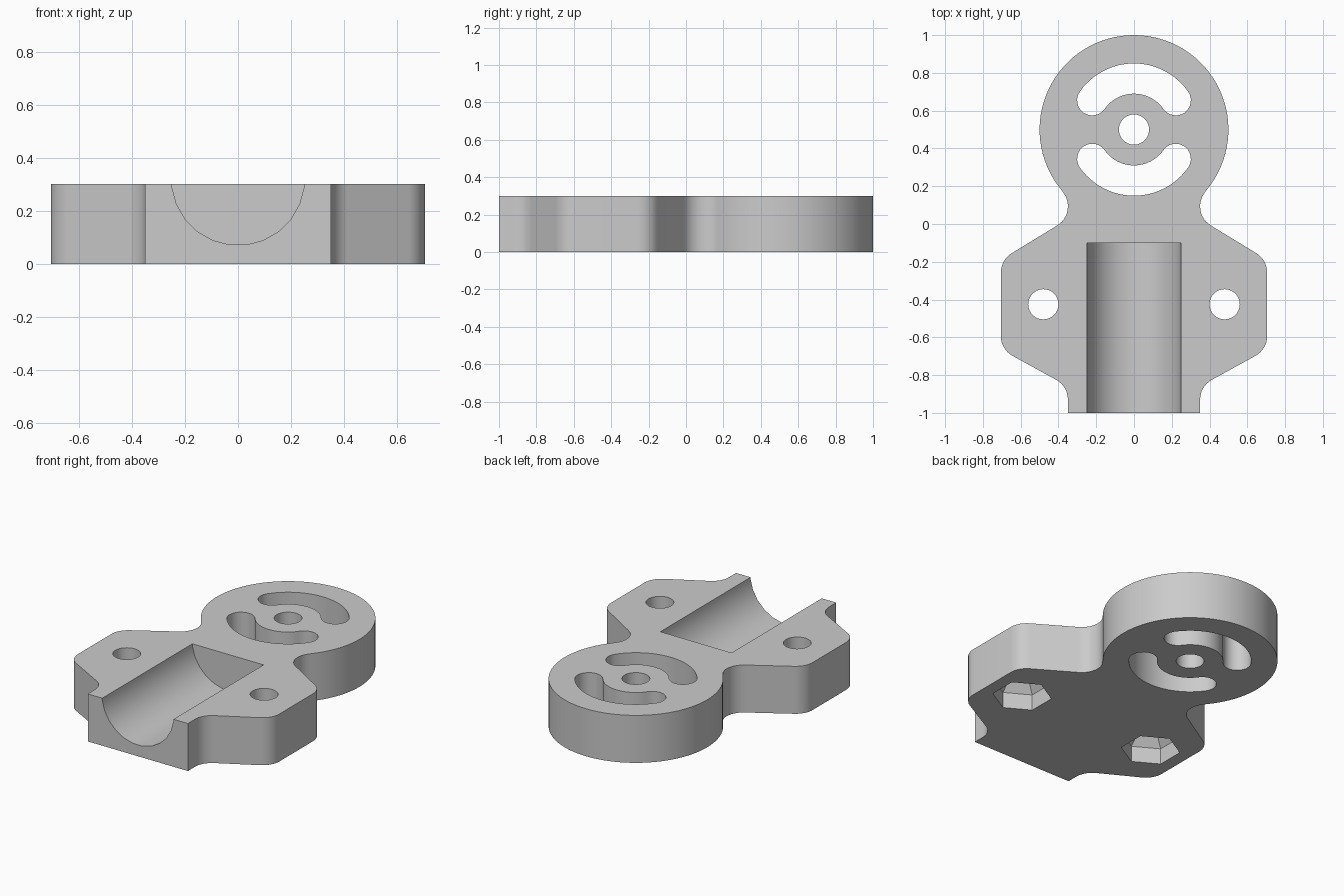
import bpy, bmesh
from math import sin, cos, radians, pi
from mathutils import Matrix

if "Cube" in bpy.data.objects:
    bpy.data.objects.remove(bpy.data.objects["Cube"], do_unlink=True)

HEIGHT = 0.3
DISC = (0, 0.5)
BOLT = (0.48, -0.425)
HOLE = 0.08


def arc(center, r, start, end, steps):
    """Points on an arc, angles in degrees."""
    angles = [radians(start + (end - start) * i / steps) for i in range(steps + 1)]
    return [(center[0] + r * cos(a), center[1] + r * sin(a)) for a in angles]


def circle(center, r, sides=32, turn=0):
    return arc(center, r, turn, 360 + turn, sides)[:-1]


def loft(name, sections, matrix=Matrix()):
    """Solid through a list of (outline, z) sections, capped at both ends."""
    bm = bmesh.new()
    rings = [[bm.verts.new((x, y, z)) for x, y in pts] for pts, z in sections]
    n = len(rings[0])
    for a, b in zip(rings, rings[1:]):
        for i in range(n):
            j = (i + 1) % n
            bm.faces.new((a[i], a[j], b[j], b[i]))
    bm.faces.new(rings[0][::-1])
    bm.faces.new(rings[-1])
    bmesh.ops.transform(bm, matrix=matrix, verts=bm.verts)
    bmesh.ops.recalc_face_normals(bm, faces=bm.faces)
    mesh = bpy.data.meshes.new(name)
    bm.to_mesh(mesh)
    bm.free()
    obj = bpy.data.objects.new(name, mesh)
    bpy.context.collection.objects.link(obj)
    return obj


def through(name, outline):
    return loft(name, [(outline, -0.1), (outline, HEIGHT + 0.1)])


# Plate outline: right half from the front edge to the top of the disc
r = 0.12
half = [(0.35, -1.0)]
half += arc((0.47, -0.93), r, 180, 120, 8)
half += arc((0.585, -0.593), r, -60, 0, 8)
half += arc((0.585, -0.257), r, 0, 60, 8)
half += arc((0.47, 0.094), r, 240, 139.3, 12)
half += arc(DISC, 0.5, -39, 90, 32)
outline = half + [(-x, y) for x, y in reversed(half[:-1])]
plate = loft("bracket_plate", [(outline, 0), (outline, HEIGHT)])

# Curved slots and centre hole in the disc
cutters = [through("center_hole", circle(DISC, HOLE))]
for name, turn in (("back_slot", 0), ("front_slot", 180)):
    a0, a1 = 35 + turn, 145 + turn
    end0, end1 = (arc(DISC, 0.27, a, a, 1)[0] for a in (a0, a1))
    slot = arc(DISC, 0.35, a0, a1, 24)
    slot += arc(end1, HOLE, a1, a1 + 180, 12)[1:]
    slot += arc(DISC, 0.19, a1, a0, 24)[1:]
    slot += arc(end0, HOLE, a0 - 180, a0, 12)[1:-1]
    cutters.append(through(name, slot))

# Bolt holes with tapered hexagonal nut pockets underneath
for side, sign in (("left", 1), ("right", -1)):
    c = (sign * BOLT[0], BOLT[1])
    cutters.append(through(side + "_bolt_hole", circle(c, HOLE)))
    cutters.append(loft(side + "_nut_pocket", [
        (circle(c, 0.17, 6, 30), -0.1),
        (circle(c, 0.17, 6, 30), 0.1),
        (circle(c, 0.086, 6, 30), 0.195)]))

# Half-round trough open to the front
trough = circle((0, 0.321), 0.251, 24, 7.5)
cutters.append(loft("trough", [(trough, 0.1), (trough, 1.2)],
                    Matrix.Rotation(pi / 2, 4, "X")))

bpy.ops.object.select_all(action="DESELECT")
bpy.context.view_layer.objects.active = plate
plate.select_set(True)
for cutter in cutters:
    cutter.hide_render = True
    mod = plate.modifiers.new(cutter.name, "BOOLEAN")
    mod.operation = "DIFFERENCE"
    mod.solver = "EXACT"
    mod.object = cutter
    bpy.ops.object.modifier_apply(modifier=mod.name)
    bpy.data.objects.remove(cutter, do_unlink=True)

# Single grey material
color = (0.6, 0.6, 0.6, 1)
mat = bpy.data.materials.new("light_grey")
mat.use_nodes = True
mat.diffuse_color = color
mat.node_tree.nodes["Principled BSDF"].inputs["Base Color"].default_value = color
plate.data.materials.clear()
plate.data.materials.append(mat)
bpy.ops.object.shade_smooth_by_angle(angle=radians(30))
